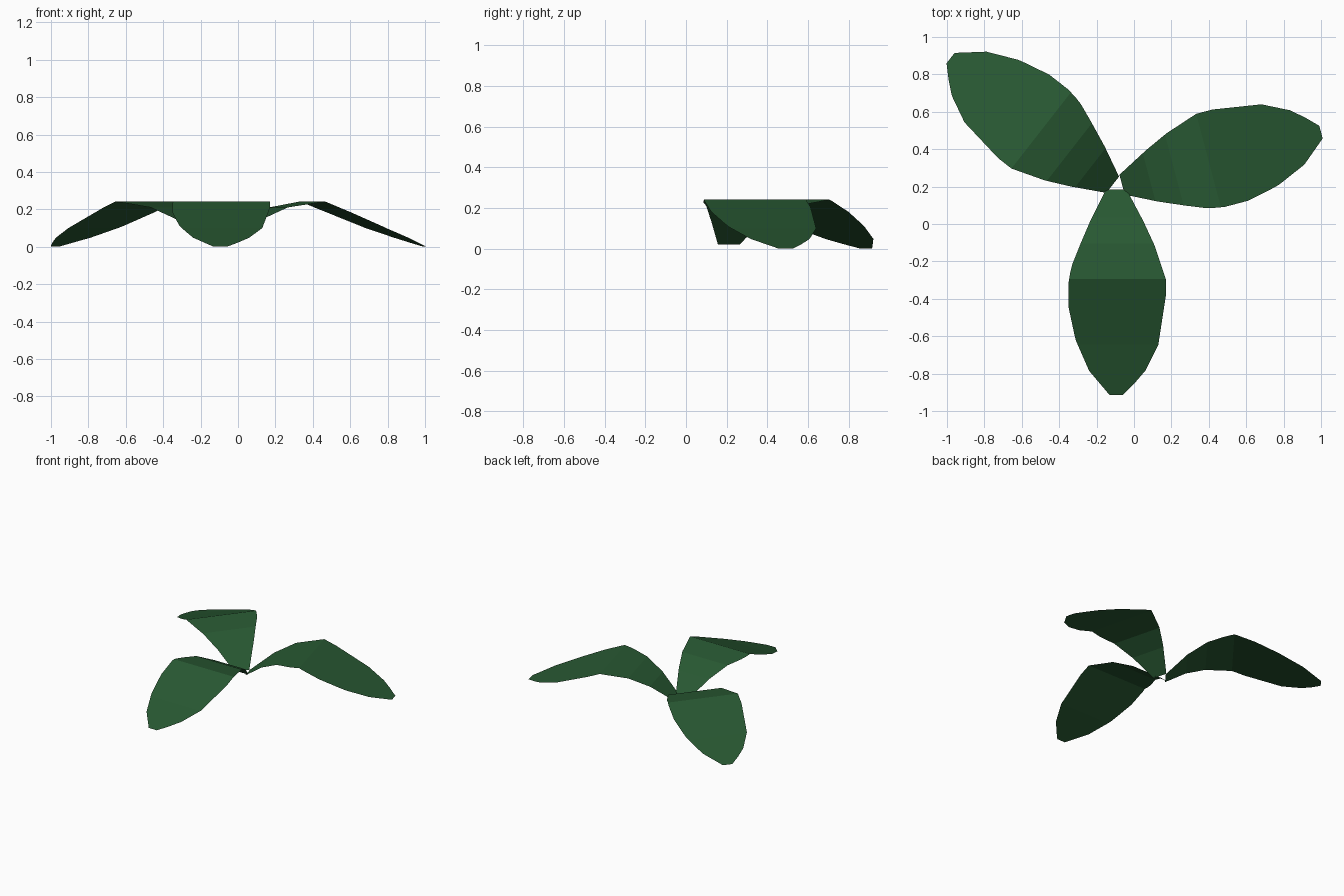
import bpy
import bmesh
from math import radians
from mathutils import Matrix, Vector

# Remove the default cube only
default_cube = bpy.data.objects.get("Cube")
if default_cube:
    bpy.data.objects.remove(default_cube, do_unlink=True)

# Leaf green
green = bpy.data.materials.new("leaf_green")
green.use_nodes = True
leaf_colour = (0.021, 0.098, 0.032, 1)
green.diffuse_color = leaf_colour
for node in green.node_tree.nodes:
    if node.type == 'BSDF_PRINCIPLED':
        node.inputs["Base Color"].default_value = leaf_colour
        node.inputs["Roughness"].default_value = 0.9

# Torn leaf edges from root to tip, in hundredths: (along, across)
LEFT_EDGE = [(0, 5), (4, 7), (17, 14), (16, 7), (24, 17), (30, 20), (40, 23),
             (43, 19), (45, 25), (48, 26), (54, 26), (56, 8), (57, 26),
             (63, 25), (83, 22), (97, 15), (104, 9), (99, 6), (106, 7), (110, 3)]
RIGHT_EDGE = [(0, -6), (3, -7), (16, -14), (22, -12), (19, -15), (30, -20),
              (40, -24), (38, -16), (44, -25), (50, -26), (63, -26),
              (77, -23), (79, -6), (81, -22), (97, -15), (110, -4)]

# Droop of the leaf: (along, height) at the root, each crease and the tip
CREASES = [(0, 0.02), (0.15, 0.14), (0.29, 0.21), (0.48, 0.242),
           (0.83, 0.10), (1.10, 0)]


def droop_height(along):
    """Height of the creased leaf at a distance from its root."""
    for (start, low), (end, high) in zip(CREASES, CREASES[1:]):
        if along <= end:
            return low + (high - low) * (along - start) / (end - start)
    return CREASES[-1][1]


def build_leaf_mesh():
    """Cut the flat outline along its creases, then bend it."""
    bm = bmesh.new()
    outline = RIGHT_EDGE + LEFT_EDGE[::-1]
    corners = [bm.verts.new((along / 100, across / 100, 0)) for along, across in outline]
    bm.faces.new(corners)
    bmesh.ops.triangulate(bm, faces=bm.faces[:], ngon_method='EAR_CLIP')

    for along, _ in CREASES[1:-1]:
        bmesh.ops.bisect_plane(bm, geom=bm.verts[:] + bm.edges[:] + bm.faces[:],
                               dist=1e-5, plane_co=Vector((along, 0, 0)),
                               plane_no=Vector((1, 0, 0)))
    for vert in bm.verts:
        vert.co.z = droop_height(vert.co.x)

    bm.normal_update()
    downward = [face for face in bm.faces if face.normal.z < 0]
    bmesh.ops.reverse_faces(bm, faces=downward)

    mesh = bpy.data.meshes.new("leaf_blade")
    bm.to_mesh(mesh)
    bm.free()
    mesh.materials.append(green)
    return mesh


# Three copies of the same leaf fanned around the crown
leaf_mesh = build_leaf_mesh()
PLACEMENTS = {
    "front_leaf": ((-0.09, 0.185), -90),
    "left_leaf": ((-0.065, 0.215), 14.8),
    "back_right_leaf": ((-0.117, 0.206), 142),
}
for name, ((x, y), heading) in PLACEMENTS.items():
    leaf = bpy.data.objects.new(name, leaf_mesh)
    leaf.matrix_world = (Matrix.Translation((x, y, 0))
                         @ Matrix.Rotation(radians(heading), 4, 'Z'))
    bpy.context.scene.collection.objects.link(leaf)
